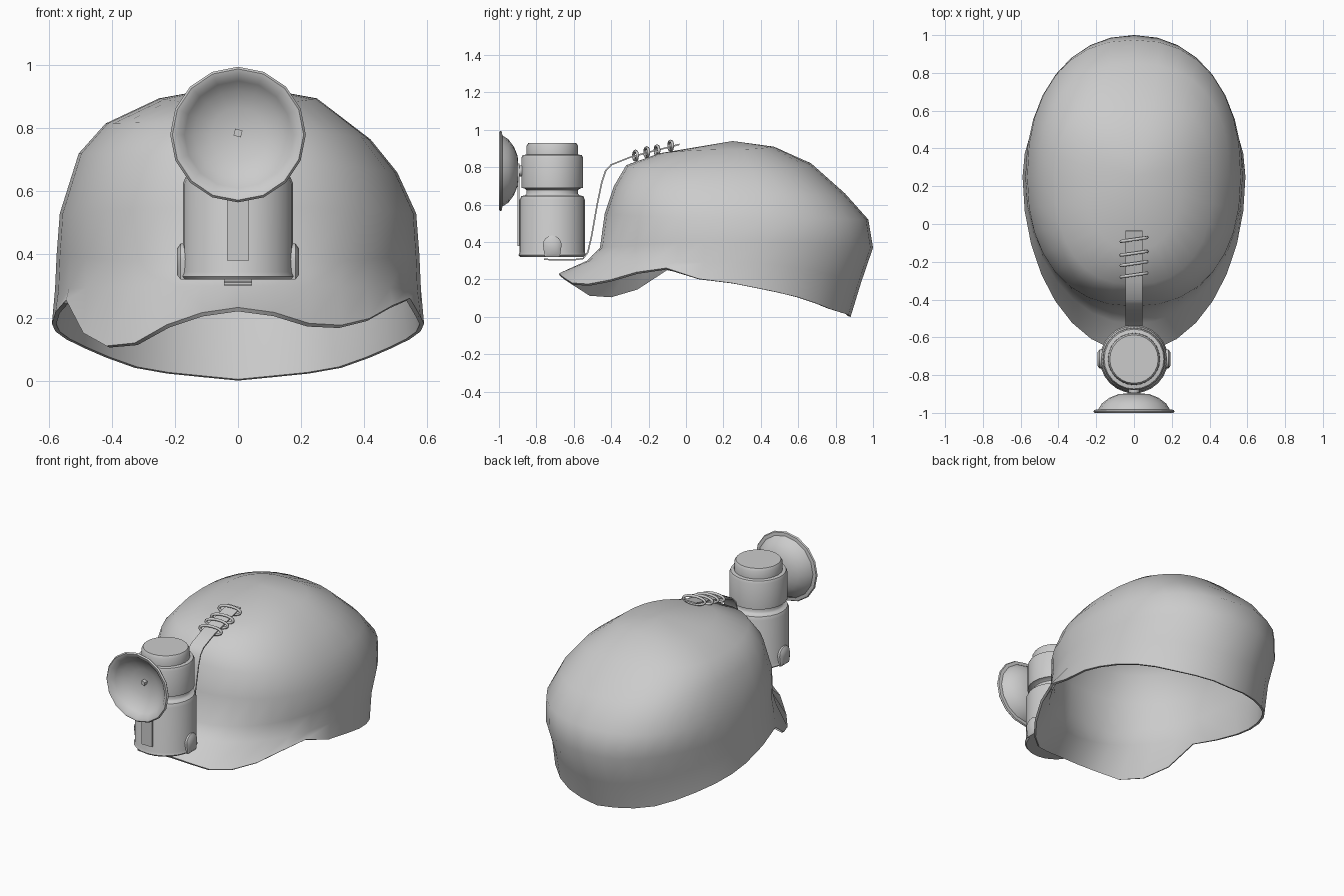
import bpy, bmesh
from math import sin, cos, pi, radians, copysign
from mathutils import Matrix, Vector

if "Cube" in bpy.data.objects:
    bpy.data.objects.remove(bpy.data.objects["Cube"])


def make(name, verts, faces, angle=40, solid=None):
    me = bpy.data.meshes.new(name)
    me.from_pydata(verts, [], faces)
    ob = bpy.data.objects.new(name, me)
    bpy.context.collection.objects.link(ob)
    bpy.ops.object.select_all(action='DESELECT')
    ob.select_set(True)
    bpy.context.view_layer.objects.active = ob
    if solid:
        m = ob.modifiers.new("Thickness", 'SOLIDIFY')
        m.thickness, m.offset = solid
        bpy.ops.object.modifier_apply(modifier=m.name)
    else:
        bm = bmesh.new()
        bm.from_mesh(me)
        bmesh.ops.remove_doubles(bm, verts=bm.verts, dist=1e-5)
        bmesh.ops.recalc_face_normals(bm, faces=bm.faces)
        bm.to_mesh(me)
        bm.free()
    bpy.ops.object.shade_smooth_by_angle(angle=radians(angle))
    return ob


def lathe(name, profile, n, mat):
    """Spin (radius, height) points around local z, then place with mat."""
    verts, faces = [], []
    for r, h in profile:
        for i in range(n):
            a = 2 * pi * i / n
            verts.append(mat @ Vector((r * sin(a), -r * cos(a), h)))
    for k in range(len(profile) - 1):
        for i in range(n):
            j = (i + 1) % n
            faces.append((k*n + i, k*n + j, k*n + n + j, k*n + n + i))
    return make(name, verts, faces)


def box(name, size, loc, rot=0):
    bm = bmesh.new()
    bmesh.ops.create_cube(bm, size=1, matrix=Matrix.Translation(loc)
                          @ Matrix.Rotation(rot, 4, 'Y') @ Matrix.Diagonal((*size, 1)))
    me = bpy.data.meshes.new(name)
    bm.to_mesh(me)
    bm.free()
    bpy.context.collection.objects.link(bpy.data.objects.new(name, me))


def interp(keys, t):
    for (a, za), (b, zb) in zip(keys, keys[1:]):
        if t <= b:
            return za + (zb - za) * (t - a) / (b - a)
    return keys[-1][1]


# Cap: wavy lower rim, then stacked egg-shaped rings up to the crown
RIM = [(-180, 0), (-150, .03), (-120, .115), (-90, .18), (-78, .22), (-68, .26), (-54, .13),
       (-45, .11), (-34, .118), (-20, .19), (-9, .222), (0, .232), (10, .222), (17, .19),
       (30, .17), (43, .19), (58, .245), (68, .262), (78, .205), (90, .18), (120, .115),
       (150, .03), (180, 0)]
ROWS = [  # front y, back y, half width, front z, side z, back z, squareness, left lift
    (-.68, .88, .59, 0, 0, 0, 1, 0),
    (-.53, .935, .58, .30, .29, .18, 1, 0),
    (-.46, 1.0, .575, .37, .40, .37, .94, 0),
    (-.435, .975, .565, .55, .53, .52, .88, 0),
    (-.385, .85, .505, .70, .69, .66, .84, .03),
    (-.32, .67, .42, .81, .79, .82, .84, .025),
    (-.14, .47, .25, .875, .895, .91, .88, 0)]
N, CY = 32, .25
verts, faces = [], []
for k, (yf, yb, w, zf, zm, zb, sq, lift) in enumerate(ROWS):
    for i in range(N):
        deg = i * 360 / N
        a = radians(deg)
        c, s = cos(a), sin(a)
        cq, sx = copysign(abs(c) ** sq, c), copysign(abs(s) ** sq, s)
        y = CY - cq * ((CY - yf) if c > 0 else (yb - CY))
        z = zm + ((zf if c > 0 else zb) - zm) * c * c - lift * s
        if k == 0:
            z = interp(RIM, deg - 360 if deg > 180 else deg)
        verts.append((w * sx, y, z))
        if k:
            j = (i + 1) % N
            faces.append(((k-1)*N + i, (k-1)*N + j, k*N + j, k*N + i))
verts.append((0, CY, .94))
last = (len(ROWS) - 1) * N
faces += [(last + i, last + (i + 1) % N, len(verts) - 1) for i in range(N)]
make("cap", verts, faces, 50, (.014, -1))

# Lamp canister: two-stage body with a neck and a lid
LY = -.715
lathe("lamp_body", [(0, .32), (.172, .32), (.181, .33), (.175, .345), (.175, .625), (.166, .645),
                    (.145, .65), (.137, .66), (.137, .678), (.15, .687), (.165, .69),
                    (.165, .85), (.158, .865), (.138, .868), (.137, .915), (.128, .93),
                    (0, .93)], 24, Matrix.Translation((0, LY, 0)))

# Reflector dish, opening toward the front
dish = Matrix.Translation((0, 0, .78)) @ Matrix.Rotation(pi / 2, 4, 'X')
lathe("reflector", [(0, .895), (.08, .90), (.13, .92), (.17, .95), (.19, .982), (.21, .984),
                    (.215, .992), (.208, 1.0), (.19, .995), (.17, .972), (.14, .946),
                    (.085, .922), (0, .912)], 16, dish)
lathe("burner_tube", [(0, .86), (.03, .86), (.03, .90), (0, .90)], 10, dish)
box("burner_tip", (.024, .03, .022), (0, -.925, .785), .25)

# Mounting strip on the front of the canister
box("front_strip", (.07, .009, .44), (0, -.896, .60))

# Rounded lugs on both sides of the canister
for s, side in ((1, "right"), (-1, "left")):
    out = [(-.04, .32), (.04, .32)] + [(.05 * cos(t * pi / 8), .385 + .05 * sin(t * pi / 8))
                                       for t in range(9)]
    n = len(out)
    v = [(s * .15, LY + y, z) for y, z in out] + [(s * .182, LY + y, z) for y, z in out]
    v += [(s * .194, LY + y * .7, .375 + (z - .375) * .7) for y, z in out]
    f = [tuple(range(n)), tuple(range(2 * n, 3 * n))]
    for k in range(2):
        f += [(k*n + i, k*n + (i+1) % n, k*n + n + (i+1) % n, k*n + n + i) for i in range(n)]
    make(side + "_lug", v, f)

# Flat strap: under the lamp, up the cap front and over the crown
PATH = [(-.76, .307), (-.60, .305), (-.55, .312), (-.525, .345), (-.505, .43), (-.475, .60),
        (-.45, .72), (-.43, .78), (-.40, .813), (-.30, .853), (-.20, .88), (-.035, .922)]
v, f = [], []
for y, z in PATH:
    v += [(-.044, y, z), (.044, y, z)]
for k in range(len(PATH) - 1):
    f.append((2*k, 2*k + 1, 2*k + 3, 2*k + 2))
make("strap", v, f, 40, (.008, 0))

# Wire loops lashed around the strap
for k, (y, z) in enumerate([(-.27, .862), (-.21, .88), (-.155, .89), (-.082, .915)]):
    M, T = 20, 6
    v, f = [], []
    for i in range(M):
        a = 2 * pi * i / M
        c = Vector((.068 * cos(a), .01 * cos(a), .024 * sin(a)))
        d = Vector((cos(a), 0, sin(a)))
        for t in range(T):
            b = 2 * pi * t / T
            p = c + d * (.009 * cos(b)) + Vector((0, .009 * sin(b), 0))
            v.append(p + Vector((0, y, z)))
            i2, t2 = (i + 1) % M, (t + 1) % T
            f.append((i*T + t, i*T + t2, i2*T + t2, i2*T + t))
    make("wire_loop_%d" % (k + 1), v, f, 80)
